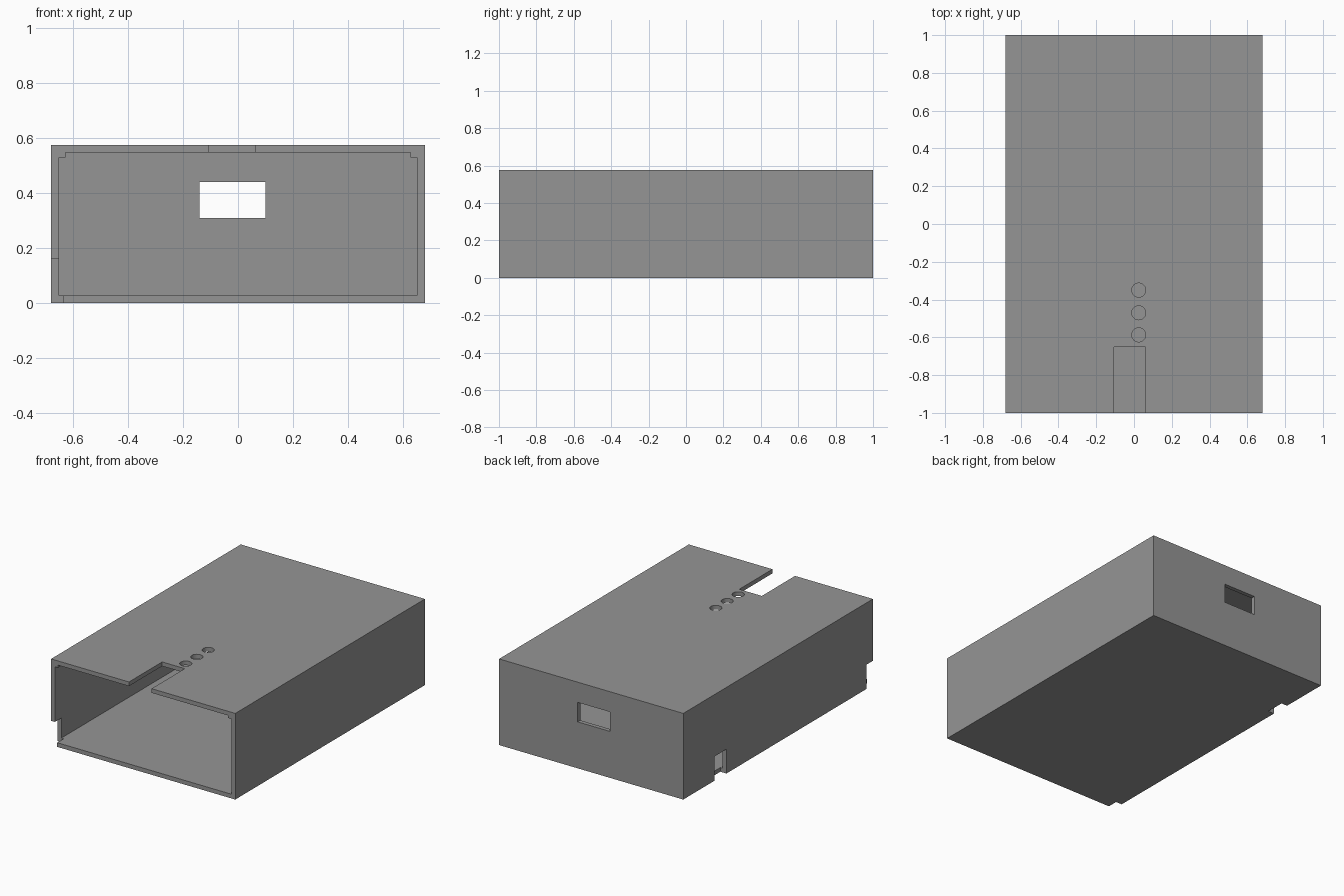
import bpy

if "Cube" in bpy.data.objects:
    bpy.data.objects.remove(bpy.data.objects["Cube"])

grey = bpy.data.materials.new("grey plastic")
grey.diffuse_color = (0.3, 0.3, 0.3, 1)
grey.use_nodes = True
grey.node_tree.nodes["Principled BSDF"].inputs["Base Color"].default_value = grey.diffuse_color

W, D, H, T = 0.68, 1.0, 0.575, 0.028  # half width, half depth, height, wall


def box(name, x0, x1, y0, y1, z0, z1):
    bpy.ops.mesh.primitive_cube_add(size=1, location=((x0 + x1) / 2, (y0 + y1) / 2, (z0 + z1) / 2))
    ob = bpy.context.object
    ob.name = name
    ob.scale = (x1 - x0, y1 - y0, z1 - z0)
    bpy.ops.object.transform_apply(location=True, rotation=False, scale=True)
    return ob


def cut(target, cutter):
    mod = target.modifiers.new("cut", 'BOOLEAN')
    mod.operation = 'DIFFERENCE'
    mod.solver = 'EXACT'
    mod.object = cutter
    bpy.ops.object.select_all(action='DESELECT')
    bpy.context.view_layer.objects.active = target
    target.select_set(True)
    bpy.ops.object.modifier_apply(modifier=mod.name)
    bpy.data.objects.remove(cutter, do_unlink=True)


# Sleeve-shaped case, open at the front
case = box("case", -W, W, -D, D, 0, H)
case.data.materials.append(grey)
cut(case, box("cavity", -W + T, W - T, -D - 0.1, D - T, T, H - T))

# Slot in the top and window in the back wall
cut(case, box("top_slot", -0.105, 0.062, -D - 0.1, -0.65, H - 0.1, H + 0.1))
cut(case, box("back_window", -0.14, 0.10, D - 0.1, D + 0.1, 0.31, 0.44))

# Notches along the lower left edge
for y0, y1 in ((-D - 0.1, -0.93), (0.545, 0.672)):
    cut(case, box("edge_notch", -W - 0.1, -0.635, y0, y1, -0.1, 0.162))

# Row of round holes in the top
for y in (-0.35, -0.47, -0.587):
    bpy.ops.mesh.primitive_cylinder_add(vertices=32, radius=0.037, depth=0.1, location=(0.025, y, H))
    cut(case, bpy.context.object)

# Slim rails in the upper inner corners
for side, name in ((-1, "left_rail"), (1, "right_rail")):
    xs = sorted((side * (W - T), side * 0.628))
    rail = box(name, xs[0], xs[1], -D, D - T, 0.53, H - T)
    rail.data.materials.append(grey)
